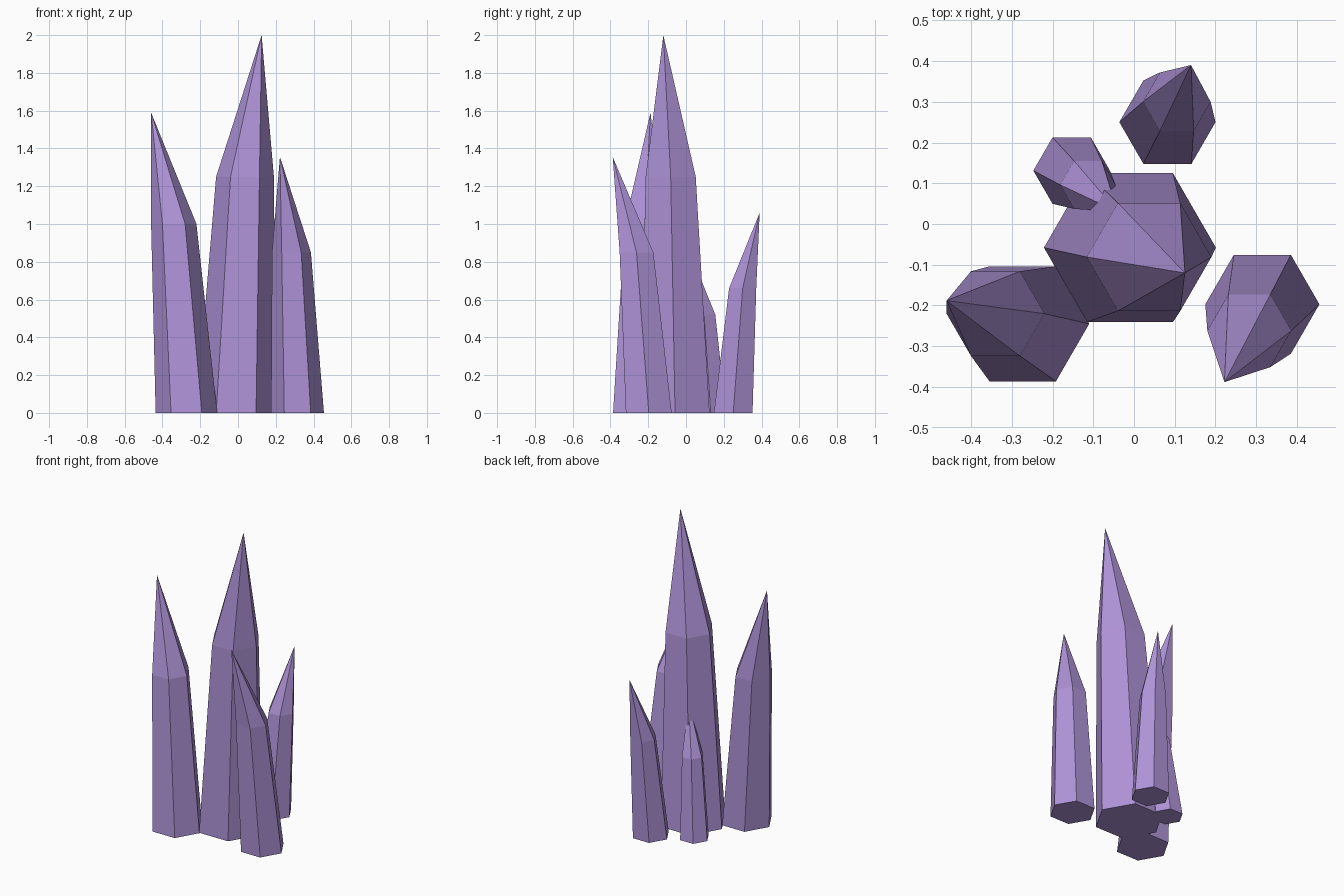
import bpy
import bmesh
from math import cos, sin, pi

cube = bpy.data.objects.get("Cube")
if cube:
    bpy.data.objects.remove(cube, do_unlink=True)

# Single amethyst colour
purple = bpy.data.materials.new("amethyst_purple")
purple.use_nodes = True
colour = (0.43, 0.295, 0.69, 1.0)
purple.diffuse_color = colour
purple.node_tree.nodes["Principled BSDF"].inputs["Base Color"].default_value = colour

SIDES = 6


def ring(bm, centre, radius):
    """Horizontal hexagon of vertices with a corner pointing along +x."""
    x, y, z = centre
    angles = [2 * pi * i / SIDES for i in range(SIDES)]
    return [bm.verts.new((x + radius * cos(a), y + radius * sin(a), z)) for a in angles]


def crystal(name, base, base_radius, shoulder, shoulder_radius, tip):
    """Leaning, tapered hexagonal shaft closed by a pointed, off-centre cap."""
    bm = bmesh.new()
    low = ring(bm, (*base, 0), base_radius)
    high = ring(bm, shoulder, shoulder_radius)
    apex = bm.verts.new(tip)
    bm.faces.new(low[::-1])
    for i in range(SIDES):
        j = (i + 1) % SIDES
        bm.faces.new((low[i], low[j], high[j], high[i]))
        bm.faces.new((high[i], high[j], apex))
    bmesh.ops.recalc_face_normals(bm, faces=bm.faces)
    mesh = bpy.data.meshes.new(name)
    bm.to_mesh(mesh)
    bm.free()
    mesh.materials.append(purple)
    obj = bpy.data.objects.new(name, mesh)
    bpy.context.collection.objects.link(obj)
    return obj


# Cluster: tall centre shaft with four smaller ones leaning outwards
crystal("main_crystal", (-0.01, -0.058), 0.211, (0.037, -0.081, 1.25), 0.153, (0.125, -0.12, 2.0))
crystal("right_crystal", (-0.273, -0.245), 0.163, (-0.34, -0.22, 1.0), 0.12, (-0.46, -0.188, 1.59))
crystal("left_crystal", (0.315, -0.197), 0.14, (0.283, -0.262, 0.85), 0.103, (0.222, -0.388, 1.355))
crystal("back_crystal", (0.082, 0.25), 0.118, (0.105, 0.3, 0.66), 0.083, (0.14, 0.39, 1.06))
crystal("small_crystal", (-0.153, 0.131), 0.094, (-0.113, 0.096, 0.52), 0.068, (-0.04, 0.03, 0.83))
